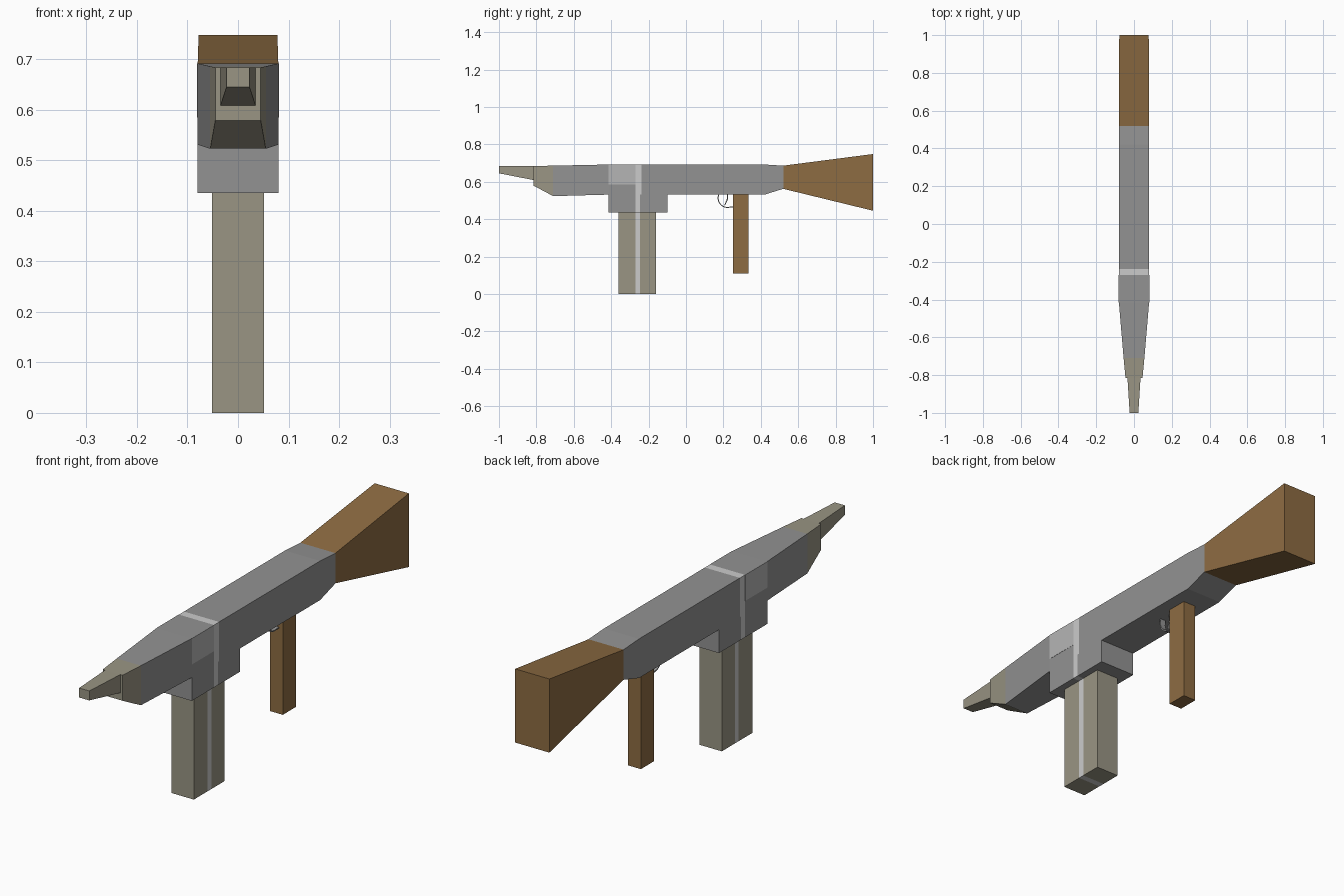
import bpy, bmesh
from math import cos, sin, radians

if "Cube" in bpy.data.objects:
    bpy.data.objects.remove(bpy.data.objects["Cube"])


def material(name, rgb):
    m = bpy.data.materials.new(name)
    m.diffuse_color = (*rgb, 1)
    m.use_nodes = True
    m.node_tree.nodes["Principled BSDF"].inputs["Base Color"].default_value = m.diffuse_color
    return m


GREY = material("grey_metal", (0.29, 0.29, 0.29))
LIGHT = material("light_metal", (0.46, 0.46, 0.46))
PALE = material("pale_stripe", (0.60, 0.60, 0.60))
KHAKI = material("khaki_metal", (0.32, 0.30, 0.23))
WOOD = material("wood", (0.27, 0.15, 0.055))


def finish(name, bm, mats):
    bmesh.ops.recalc_face_normals(bm, faces=bm.faces)
    me = bpy.data.meshes.new(name)
    bm.to_mesh(me)
    bm.free()
    for m in mats:
        me.materials.append(m)
    ob = bpy.data.objects.new(name, me)
    bpy.context.collection.objects.link(ob)
    return ob


def loft(name, sections, mats):
    """Rectangular sections (y, half width, z low, z high) joined along y; one material per span."""
    bm = bmesh.new()
    slots = list(dict.fromkeys(mats))
    rings = [[bm.verts.new(p) for p in ((-w, y, a), (w, y, a), (w, y, b), (-w, y, b))]
             for y, w, a, b in sections]
    for r, s, m in zip(rings, rings[1:], mats):
        for i in range(4):
            j = (i + 1) % 4
            bm.faces.new((r[i], r[j], s[j], s[i])).material_index = slots.index(m)
    bm.faces.new(rings[0]).material_index = slots.index(mats[0])
    bm.faces.new(rings[-1]).material_index = slots.index(mats[-1])
    return finish(name, bm, slots)


def block(name, y0, y1, w, z0, z1, mat):
    return loft(name, [(y0, w, z0, z1), (y1, w, z0, z1)], [mat])


def ribbon(name, path, inner, w, mat):
    """Thin strip between two matching (y, z) paths, extruded across x."""
    bm = bmesh.new()
    rings = [[bm.verts.new(p) for p in ((-w, *a), (w, *a), (w, *b), (-w, *b))]
             for a, b in zip(path, inner)]
    for r, s in zip(rings, rings[1:]):
        for i in range(4):
            j = (i + 1) % 4
            bm.faces.new((r[i], r[j], s[j], s[i]))
    bm.faces.new(rings[0])
    bm.faces.new(rings[-1])
    return finish(name, bm, [mat])


# Barrel tip
loft("muzzle", [(-1.0, 0.023, 0.645, 0.684), (-0.81, 0.035, 0.608, 0.684)], [KHAKI])

# Body with tapered front, pale band and chamfered rear
loft("receiver",
     [(-0.815, 0.045, 0.579, 0.684), (-0.71, 0.055, 0.523, 0.686),
      (-0.415, 0.08, 0.531, 0.692), (-0.27, 0.08, 0.531, 0.692),
      (-0.237, 0.08, 0.531, 0.692), (0.42, 0.08, 0.531, 0.692),
      (0.52, 0.08, 0.562, 0.686)],
     [KHAKI, GREY, GREY, PALE, GREY, GREY])

# Lighter side panels
for side in (-1, 1):
    panel = block("side_panel", -0.415, -0.27, 0.0005, 0.585, 0.692, LIGHT)
    panel.location.x = side * 0.0803

# Magazine housing and magazine, both crossed by the band
for name, y0, y1, w, z0, z1, base in (
        ("magazine_well", -0.415, -0.10, 0.08, 0.435, 0.531, GREY),
        ("magazine", -0.36, -0.16, 0.051, 0.0, 0.436, KHAKI)):
    loft(name, [(y, w, z0, z1) for y in (y0, -0.27, -0.245, y1)], [base, PALE, base])

# Wooden stock and grip
loft("stock", [(0.52, 0.08, 0.562, 0.686), (1.0, 0.078, 0.445, 0.748)], [WOOD])
block("grip", 0.25, 0.335, 0.029, 0.11, 0.532, WOOD)

# Trigger guard and trigger
angles = [radians(160 + 12.5 * i) for i in range(11)]
outer, inner = ([(0.222 + r * cos(a), 0.513 + r * sin(a)) for a in angles] for r in (0.053, 0.048))
ribbon("trigger_guard", outer + [(0.252, 0.462)], inner + [(0.252, 0.467)], 0.012, GREY)
ribbon("trigger", [(0.226, 0.533), (0.224, 0.505), (0.208, 0.472)],
       [(0.219, 0.533), (0.218, 0.507), (0.205, 0.475)], 0.006, GREY)
